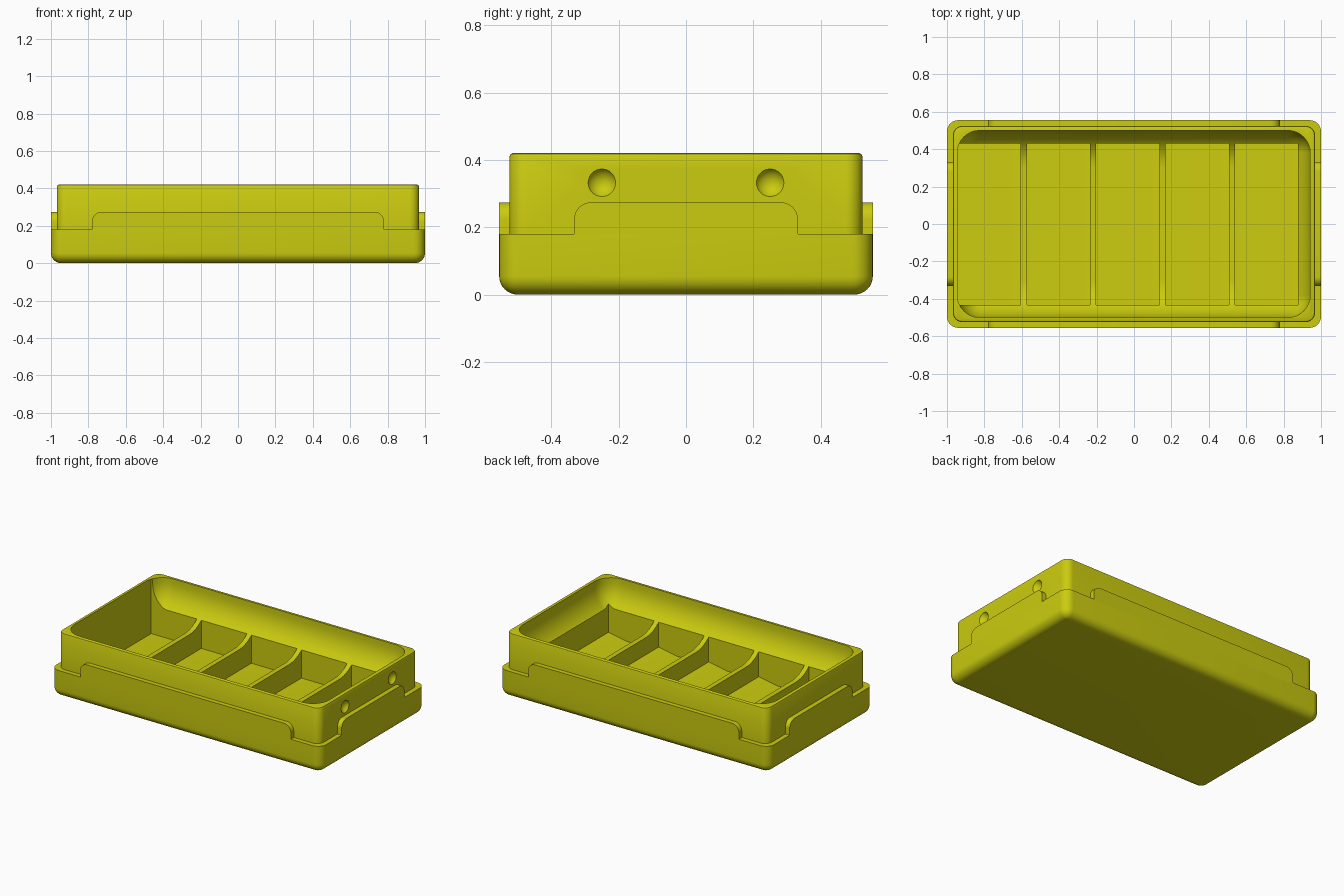
import bpy, bmesh, math
from mathutils import Matrix

if "Cube" in bpy.data.objects:
    bpy.data.objects.remove(bpy.data.objects["Cube"])

yellow = bpy.data.materials.new("yellow plastic")
yellow.diffuse_color = (0.60, 0.60, 0.005, 1)
yellow.use_nodes = True
yellow.node_tree.nodes["Principled BSDF"].inputs["Base Color"].default_value = yellow.diffuse_color


def finish(name, bm):
    bmesh.ops.recalc_face_normals(bm, faces=bm.faces)
    mesh = bpy.data.meshes.new(name)
    bm.to_mesh(mesh)
    bm.free()
    mesh.materials.append(yellow)
    ob = bpy.data.objects.new(name, mesh)
    bpy.context.collection.objects.link(ob)
    return ob


def rounded_rect(x0, x1, y0, y1, r, n=8):
    pts = []
    for k, (cx, cy) in enumerate([(x1 - r, y1 - r), (x0 + r, y1 - r), (x0 + r, y0 + r), (x1 - r, y0 + r)]):
        for i in range(n + 1):
            a = math.pi / 2 * (k + i / n)
            pts.append((cx + r * math.cos(a), cy + r * math.sin(a)))
    return pts


def loft(name, rings):
    """Skin rounded rectangles given as (x0, x1, y0, y1, radius, z)."""
    bm = bmesh.new()
    loops = [[bm.verts.new((x, y, ring[5])) for x, y in rounded_rect(*ring[:5])] for ring in rings]
    for a, b in zip(loops, loops[1:]):
        for i in range(len(a)):
            j = (i + 1) % len(a)
            bm.faces.new((a[i], a[j], b[j], b[i]))
    bm.faces.new(loops[0][::-1])
    bm.faces.new(loops[-1])
    return finish(name, bm)


def prism(name, profile, y0, y1):
    """Extrude an (x, z) profile along y."""
    bm = bmesh.new()
    face = bm.faces.new([bm.verts.new((x, y0, z)) for x, z in profile])
    ext = bmesh.ops.extrude_face_region(bm, geom=[face])
    verts = [v for v in ext["geom"] if isinstance(v, bmesh.types.BMVert)]
    bmesh.ops.translate(bm, verts=verts, vec=(0, y1 - y0, 0))
    return finish(name, bm)


def cut(target, cutter):
    mod = target.modifiers.new("cut", "BOOLEAN")
    mod.operation, mod.solver, mod.object = "DIFFERENCE", "EXACT", cutter
    bpy.context.view_layer.objects.active = target
    bpy.ops.object.modifier_apply(modifier=mod.name)
    bpy.data.objects.remove(cutter)


def smooth(ob):
    bpy.ops.object.select_all(action="DESELECT")
    ob.select_set(True)
    bpy.context.view_layer.objects.active = ob
    bpy.ops.object.shade_smooth_by_angle(angle=math.radians(30))


# Tray body: rounded foot, corner ledge, stepped-in rim
rings = []
for i in range(9):
    a = math.pi / 2 * i / 8
    d = 0.055 * (1 - math.sin(a))
    rings.append((-1 + d, 1 - d, -0.555 + d, 0.555 - d, 0.06 - d, 0.055 * (1 - math.cos(a))))
rings.append((-1, 1, -0.555, 0.555, 0.06, 0.18))
for d, z in [(0, 0.18), (0, 0.41), (0.003, 0.417), (0.01, 0.42)]:
    rings.append((-0.968 + d, 0.968 - d, -0.524 + d, 0.524 - d, 0.05 - d, z))
tray = loft("tray", rings)

# Bowl hollow with a wide fillet at the floor
R, floor = 0.20, 0.19
rings = []
for i in range(13):
    a = math.pi / 2 * i / 12
    d = R * (1 - math.sin(a))
    rings.append((-0.945 + d, 0.942 - d, -0.50 + d, 0.50 - d, max(0.12 - d, 0.004), floor + R * (1 - math.cos(a))))
rings.append((-0.945, 0.942, -0.50, 0.50, 0.12, 0.5))
cut(tray, loft("bowl_cutter", rings))

# Five compartments, the floor rising slightly on one side
for k in range(5):
    x = -0.944 + 0.371 * k
    cut(tray, prism("compartment_cutter",
                    [(x, 0.05), (x + 0.2, 0.05), (x + 0.338, 0.075), (x + 0.338, 0.415), (x, 0.415)],
                    -0.434, 0.43))

# Round dimples on the right end
for y in (-0.25, 0.25):
    bm = bmesh.new()
    bmesh.ops.create_uvsphere(bm, u_segments=32, v_segments=16, radius=0.047,
                              matrix=Matrix.Translation((0.991, y, 0.332)))
    cut(tray, finish("dimple_cutter", bm))
smooth(tray)


# Raised skirts in the middle of each side, round upper corners
def skirt(name, half, outer, inner, turn):
    top, r = 0.274, 0.05
    pts = [(-half, 0.17), (half, 0.17)]
    for k, s in enumerate((1, -1)):
        for i in range(9):
            a = math.pi / 2 * (k + i / 8)
            pts.append((s * (half - r) + r * math.cos(a), top - r + r * math.sin(a)))
    ob = prism(name, pts, -outer, -inner)
    ob.data.transform(Matrix.Rotation(turn, 4, "Z"))
    smooth(ob)


for name, half, outer, inner, turn in [
        ("front_skirt", 0.78, 0.555, 0.515, 0), ("right_skirt", 0.332, 1.0, 0.96, math.pi / 2),
        ("back_skirt", 0.78, 0.555, 0.515, math.pi), ("left_skirt", 0.332, 1.0, 0.96, -math.pi / 2)]:
    skirt(name, half, outer, inner, turn)
